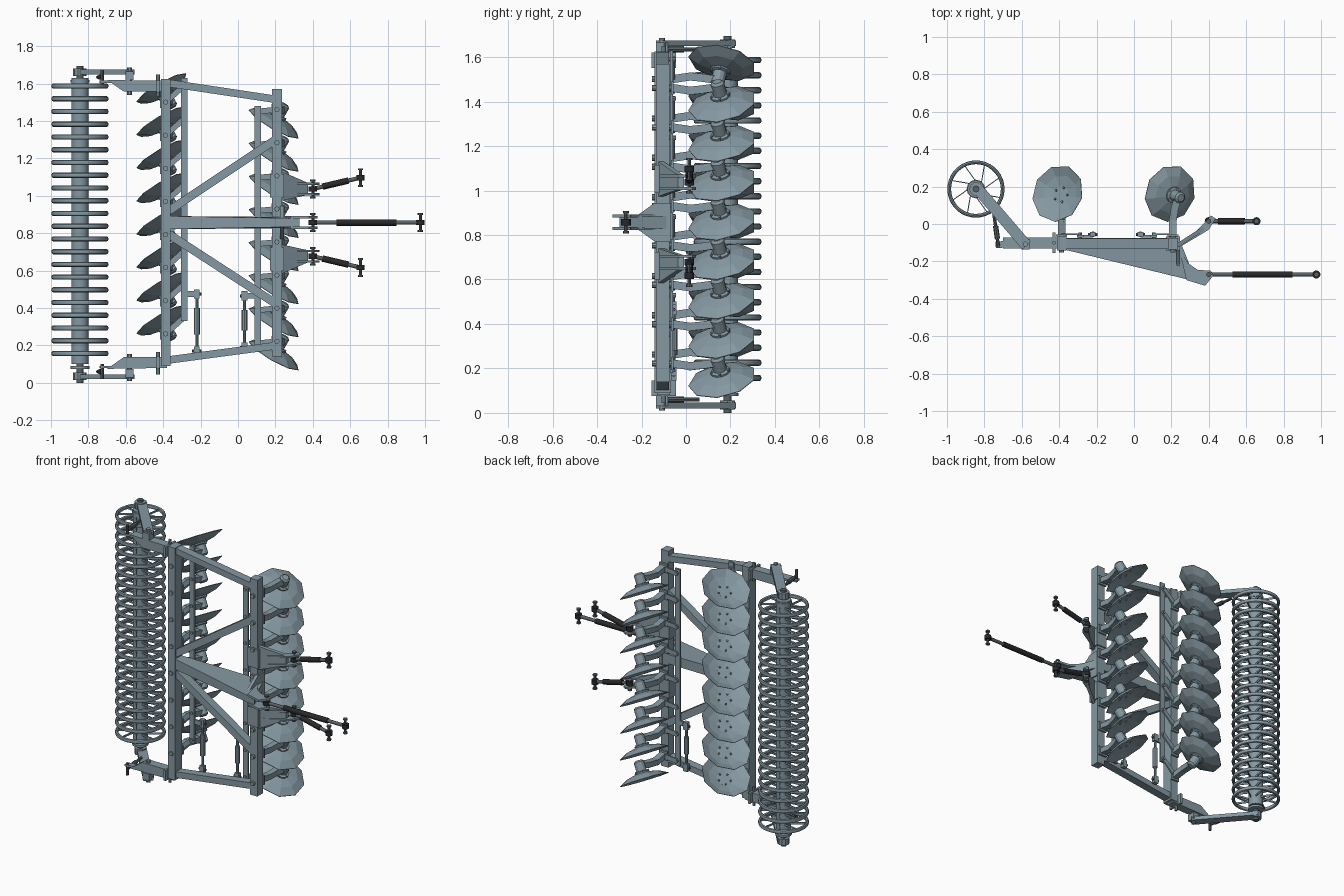
import bpy, bmesh, math
from mathutils import Vector, Matrix

if "Cube" in bpy.data.objects:
    bpy.data.objects.remove(bpy.data.objects["Cube"])

def material(name, r, g, b):
    m = bpy.data.materials.new(name)
    m.diffuse_color = (r, g, b, 1)
    m.use_nodes = True
    m.node_tree.nodes["Principled BSDF"].inputs["Base Color"].default_value = m.diffuse_color
    return m

steel = material("blue_grey_steel", .235, .315, .36)
dark = material("dark_metal", .02, .022, .024)
pin = material("pin_metal", .1, .12, .13)

def finish(name, bm, mat=None, smooth=False):
    bmesh.ops.recalc_face_normals(bm, faces=bm.faces)
    me = bpy.data.meshes.new(name)
    bm.to_mesh(me)
    bm.free()
    me.materials.append(mat or steel)
    if smooth:
        me.shade_smooth()
        me.set_sharp_from_angle(angle=math.radians(35))
    return place(name, me)

def place(name, me, m=Matrix()):
    ob = bpy.data.objects.new(name, me)
    ob.matrix_world = m
    bpy.context.collection.objects.link(ob)
    return ob

def frame(p, q, ref):
    # matrix with local z along p->q and local y near ref
    p, q = Vector(p), Vector(q)
    z = (q - p).normalized()
    x = Vector(ref).cross(z).normalized()
    m = Matrix((x, z.cross(x), z)).transposed().to_4x4()
    m.translation = (p + q) / 2
    return m, (q - p).length

def add_bar(bm, p, q, w, h, ref=(0, 1, 0)):
    m, l = frame(p, q, ref)
    bmesh.ops.create_cube(bm, size=1, matrix=m @ Matrix.Diagonal((w, h, l, 1)))

def add_rod(bm, p, q, r, n=12):
    d = Vector(q) - Vector(p)
    m, l = frame(p, q, (1, 0, 0) if abs(d.normalized().x) < .8 else (0, 1, 0))
    bmesh.ops.create_cone(bm, cap_ends=True, segments=n, radius1=r, radius2=r, depth=l, matrix=m)

def bar(name, p, q, w, h, ref=(0, 1, 0), mat=None):
    bm = bmesh.new()
    add_bar(bm, p, q, w, h, ref)
    return finish(name, bm, mat)

def rod(name, p, q, r, n=12, mat=None):
    bm = bmesh.new()
    add_rod(bm, p, q, r, n)
    return finish(name, bm, mat, True)

def prism(name, pts, axis, lo, hi):
    # polygon in the plane across 'axis', extruded lo..hi along it
    bm = bmesh.new()
    def v(a, b, t):
        return bm.verts.new({'x': (t, a, b), 'y': (a, t, b), 'z': (a, b, t)}[axis])
    f = bm.faces.new([v(a, b, lo) for a, b in pts])
    r = bmesh.ops.extrude_face_region(bm, geom=[f])
    off = (hi - lo) * Vector((axis == 'x', axis == 'y', axis == 'z'))
    bmesh.ops.translate(bm, vec=off, verts=[e for e in r['geom'] if isinstance(e, bmesh.types.BMVert)])
    return finish(name, bm)

def hull(name, pts):
    bm = bmesh.new()
    bmesh.ops.convex_hull(bm, input=[bm.verts.new(p) for p in pts])
    return finish(name, bm)

def lathe(bm, prof, n):
    rings = [[bm.verts.new((r * math.cos(2*math.pi*i/n), r * math.sin(2*math.pi*i/n), z))
              for i in range(n)] for r, z in prof]
    for a, b in zip(rings, rings[1:]):
        for i in range(n):
            j = (i + 1) % n
            bm.faces.new((a[i], a[j], b[j], b[i]))
    bm.faces.new(rings[0])
    bm.faces.new(rings[-1])

# main frame
bar("front_beam", (.208, -.105, .14), (.208, -.105, 1.57), .055, .06)
bar("rear_beam", (-.387, -.105, .09), (-.387, -.105, 1.625), .052, .075)
bar("upper_side_rail", (-.39, -.105, 1.605), (.21, -.105, 1.515), .04, .055)
bar("lower_side_rail", (-.39, -.105, .12), (.21, -.105, .2), .04, .055)
bar("upper_diagonal", (-.37, -.105, .92), (.2, -.105, 1.3), .045, .055)
bar("lower_diagonal", (-.37, -.105, .795), (.2, -.105, .425), .045, .055)

# centre beam rising to the upper hitch
sec = [(-.38, -.135, .035), (-.38, -.075, .035), (.24, -.075, .03), (.285, -.21, .025), (.28, -.295, .023), (.33, -.30, .023)]
hull("centre_beam", [(x, y, .857 + s * h) for x, y, h in sec for s in (-1, 1)])
prism("hitch_gusset", [(-.07, .77), (-.07, .945), (-.14, .945), (-.23, .88), (-.23, .835), (-.14, .77)], 'x', .225, .245)
for s in (-1, 1):
    z = .857 + s * .028
    prism("upper_hitch_ear", [(.24, -.13), (.29, -.21), (.34, -.245), (.41, -.25), (.425, -.275), (.38, -.33), (.28, -.30)], 'z', z - .007, z + .007)

# hitch links: rod, sleeve, end eyes and cross pins
def link(name, p, q, a, b, r):
    p, q = Vector(p), Vector(q)
    rod(name + "_rod", p, q, r * .65, 12, pin)
    rod(name + "_sleeve", p.lerp(q, a), p.lerp(q, b), r, 12, dark)
    for e in (p, q):
        rod(name + "_eye", e - Vector((0, 0, .014)), e + Vector((0, 0, .014)), .022, 12, dark)
        rod(name + "_pin", e - Vector((0, 0, .05)), e + Vector((0, 0, .05)), .008, 8, pin)
        for s in (-1, 1):
            c = e + Vector((0, 0, s * .045))
            rod(name + "_pin_collar", c - Vector((0, 0, .005)), c + Vector((0, 0, .005)), .014, 8, pin)

link("top_link", (.40, -.27, .857), (.975, -.27, .857), .22, .78, .017)
for s in (-1, 1):
    c, zl = .857 + s * .195, .857 + s * .18
    link("lower_link", (.40, .015, zl), (.655, .015, .857 + s * .24), .2, .75, .017)
    # flared bracket with two ears
    hull("lower_hitch_bracket", [(x, y + t, z + u * h) for x, y, z, h in ((.235, -.125, c, .078), (.375, -.035, zl, .032))
                                 for t in (0, .025) for u in (-1, 1)])
    bar("lower_hitch_clamp", (.208, -.105, c - .062), (.208, -.105, c + .062), .075, .075)
    for u in (-1, 1):
        z = zl + u * .028
        prism("lower_hitch_ear", [(.25, -.12), (.36, -.055), (.40, -.03), (.437, .03), (.41, .045), (.37, .0)], 'z', z - .006, z + .006)

# concave disc with hub and bolts, shared by both rows
bm = bmesh.new()
lathe(bm, [(.012, .026), (.05, .025), (.105, .012), (.155, -.014), (.155, -.017), (.105, .007), (.05, .020), (.012, .021)], 9)
lathe(bm, [(.02, .02), (.045, .02), (.045, .033), (.031, .038), (.031, .095), (.02, .105)], 12)
for i in range(5):
    a = 2 * math.pi * i / 5
    c = Vector((.04 * math.cos(a), .04 * math.sin(a), 0))
    add_rod(bm, c + Vector((0, 0, .012)), c + Vector((0, 0, .04)), .006, 6)
disc = finish("disc", bm)
disc_mesh = disc.data
bpy.data.objects.remove(disc)

# disc on a curved arm, with clamp and a lever to the row's steering bar
def disc_unit(row, x, bx, z, s, lx, lz):
    c, n = Vector((x, .16, z)), Vector((.49, -.2, s * .85)).normalized()
    m = n.to_track_quat('Z', 'Y').to_matrix().to_4x4()
    m.translation = c
    place(row + "_disc", disc_mesh, m)
    za, end = z + s * .06, c + n * .075
    bm = bmesh.new()
    pts = [Vector((bx, -.06, za)), Vector((bx, .02, za - s * .012)), Vector((bx + .01, .085, za - s * .005)), end]
    for a, b in zip(pts, pts[1:]):
        d = (b - a).normalized() * .008
        add_bar(bm, a - d, b + d, .04, .036, (0, 0, 1))
    finish(row + "_disc_arm", bm)
    bm = bmesh.new()
    add_bar(bm, (bx, -.062, za - .03), (bx, -.062, za + .03), .06, .012)
    add_bar(bm, (bx, -.055, za), (lx, -.055, za + lz), .03, .01)
    add_rod(bm, (bx, -.152, za), (bx, -.05, za), .014, 8)
    add_rod(bm, (lx, -.08, za + lz), (lx, -.045, za + lz), .01, 8)
    finish(row + "_arm_pivot", bm)

for i in range(8):
    disc_unit("front", .2, .208, .162 + .177 * i, 1, .105, -.01)
    disc_unit("rear", -.4, -.387, .322 + .177 * i, -1, -.287, .09)

# steering bars that tie the arms of each row together
bar("front_steering_bar", (.105, -.066, .18), (.105, -.066, 1.48), .036, .014)
bar("rear_steering_bar", (-.287, -.066, .33), (-.287, -.066, 1.63), .036, .014)

# roller cage: tube plus rings on swept spokes
RX, RY = -.845, .187
rod("roller_tube", (RX, RY, .1), (RX, RY, 1.63), .046, 16)
bm = bmesh.new()
N, K = 36, 8
grid = [[bm.verts.new(((.143 + .01 * math.cos(2*math.pi*j/K)) * math.cos(2*math.pi*i/N),
                       (.143 + .01 * math.cos(2*math.pi*j/K)) * math.sin(2*math.pi*i/N),
                       .014 * math.sin(2*math.pi*j/K))) for j in range(K)] for i in range(N)]
for i in range(N):
    for j in range(K):
        a, b = grid[i], grid[(i + 1) % N]
        bm.faces.new((a[j], b[j], b[(j + 1) % K], a[(j + 1) % K]))
for i in range(8):
    a = 2 * math.pi * i / 8
    add_bar(bm, (.04 * math.cos(a), .04 * math.sin(a), 0), (.14 * math.cos(a + .45), .14 * math.sin(a + .45), 0), .005, .012, (0, 0, 1))
ring = finish("roller_ring", bm, None, True)
ring_mesh = ring.data
bpy.data.objects.remove(ring)
for i in range(22):
    place("roller_ring", ring_mesh, Matrix.Translation((RX, RY, .157 + i * 1.43 / 21)))

# roller carriers at both ends; z measured inward from the end
for side, e, s in (("lower", .0, 1), ("upper", 1.695, -1)):
    def zz(t):
        return e + s * t
    bar(side + "_roller_arm", (-.575, -.115, zz(.033)), (-.85, .205, zz(.033)), .06, .026, (0, 0, 1))
    rod(side + "_roller_axle", (RX, RY, zz(0.0)), (RX, RY, zz(.11)), .018, 12, pin)
    rod(side + "_roller_bearing", (RX, RY, zz(.015)), (RX, RY, zz(.055)), .036, 10)
    rod(side + "_roller_flange", (RX, RY, zz(.075)), (RX, RY, zz(.09)), .05, 12)
    prism(side + "_roller_support", [(-.70, zz(.075)), (-.61, zz(.138)), (-.38, zz(.138)), (-.38, zz(.08))], 'y', -.13, -.072)
    rod(side + "_pivot_pin", (-.58, -.108, zz(.01)), (-.58, -.108, zz(.155)), .014, 10)
    bar(side + "_pivot_block", (-.58, -.108, zz(.03)), (-.58, -.108, zz(.075)), .045, .055)
    # depth strut between support and arm
    rod(side + "_depth_strut", (-.725, -.12, zz(.06)), (-.75, .06, zz(.06)), .009, 8, pin)
    rod(side + "_strut_sleeve", (-.73, -.08, zz(.06)), (-.74, -.01, zz(.06)), .014, 8, pin)
    rod(side + "_strut_pin", (-.725, -.12, zz(.02)), (-.725, -.12, zz(.10)), .009, 8, pin)
    bar(side + "_strut_lug", (-.74, -.112, zz(.085)), (-.65, -.105, zz(.085)), .035, .012, (0, 0, 1))
    # bolted joint on the rear beam
    rod(side + "_joint_pin", (-.428, -.1, zz(.045)), (-.428, -.1, zz(.165)), .01, 8)
    bar(side + "_joint_plate", (-.428, -.1, zz(.075)), (-.428, -.1, zz(.145)), .014, .11)

# adjusting turnbuckles that set the steering bars
for x, z0, z1, lx in ((-.22, .15, .49, -.287), (.035, .17, .48, .105)):
    rod("turnbuckle_rod", (x, -.055, z0), (x, -.055, z1), .008, 8)
    rod("turnbuckle_sleeve", (x, -.055, z0 + .11), (x, -.055, z1 - .09), .016, 8)
    bar("turnbuckle_lug", (x, -.066, z1 - .015), (lx, -.066, z1 - .015), .03, .012)
    for z in (z0 + .02, z1 - .015):
        bar("turnbuckle_fork", (x, -.055, z - .025), (x, -.055, z + .025), .03, .025)
        rod("turnbuckle_pin", (x - .025, -.055, z), (x + .025, -.055, z), .008, 8, pin)
